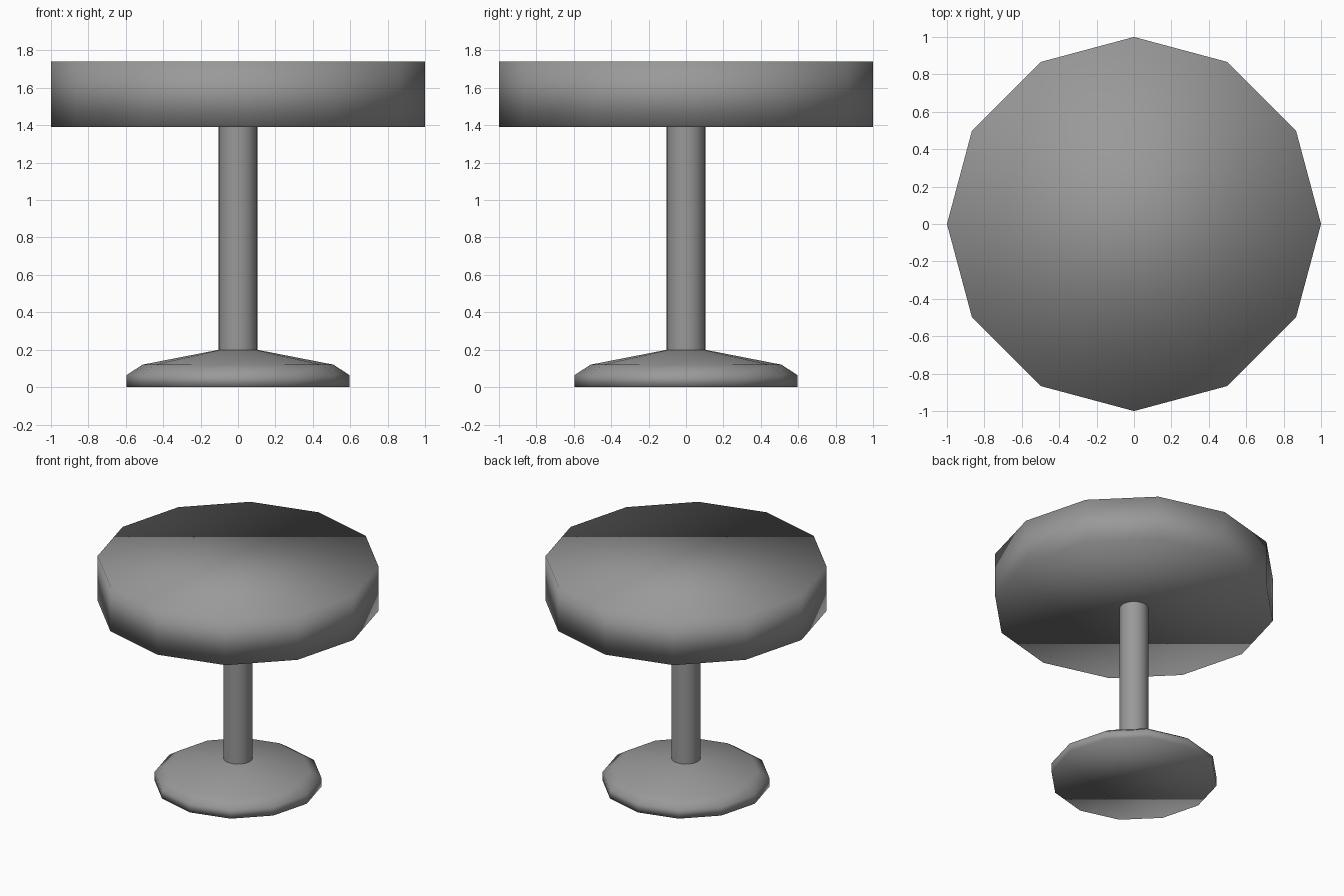
import bpy, bmesh, math

cube = bpy.data.objects.get("Cube")
if cube:
    bpy.data.objects.remove(cube, do_unlink=True)

# Single flat grey for the whole table
grey = bpy.data.materials.new("mid_grey")
grey.use_nodes = True
colour = (0.32, 0.32, 0.32, 1)
grey.diffuse_color = colour
grey.node_tree.nodes["Principled BSDF"].inputs["Base Color"].default_value = colour


def lathe(name, profile, sides, caps=True):
    """Turn (radius, height) points around z into a smooth shaded part."""
    bm = bmesh.new()
    rings = []
    for r, z in profile:
        angles = [math.tau * i / sides for i in range(sides)]
        rings.append([bm.verts.new((r * math.cos(a), r * math.sin(a), z)) for a in angles])
    for low, high in zip(rings, rings[1:]):
        for i in range(sides):
            j = (i + 1) % sides
            bm.faces.new((low[i], low[j], high[j], high[i]))
    if caps:
        bm.faces.new(rings[0][::-1])
        bm.faces.new(rings[-1])
    for face in bm.faces:
        face.smooth = True
    mesh = bpy.data.meshes.new(name)
    bm.to_mesh(mesh)
    bm.free()
    mesh.materials.append(grey)
    obj = bpy.data.objects.new(name, mesh)
    bpy.context.collection.objects.link(obj)
    return obj


# Thick twelve-sided top
lathe("table_top", [(1, 1.39), (1, 1.74)], 12)

# Round column, open where it meets the top and foot
lathe("column", [(0.103, 0.19), (0.103, 1.39)], 32, caps=False)

# Stepped foot sloping up to the column
lathe("foot", [(0.595, 0), (0.595, 0.065), (0.51, 0.12), (0.1, 0.2)], 12)
